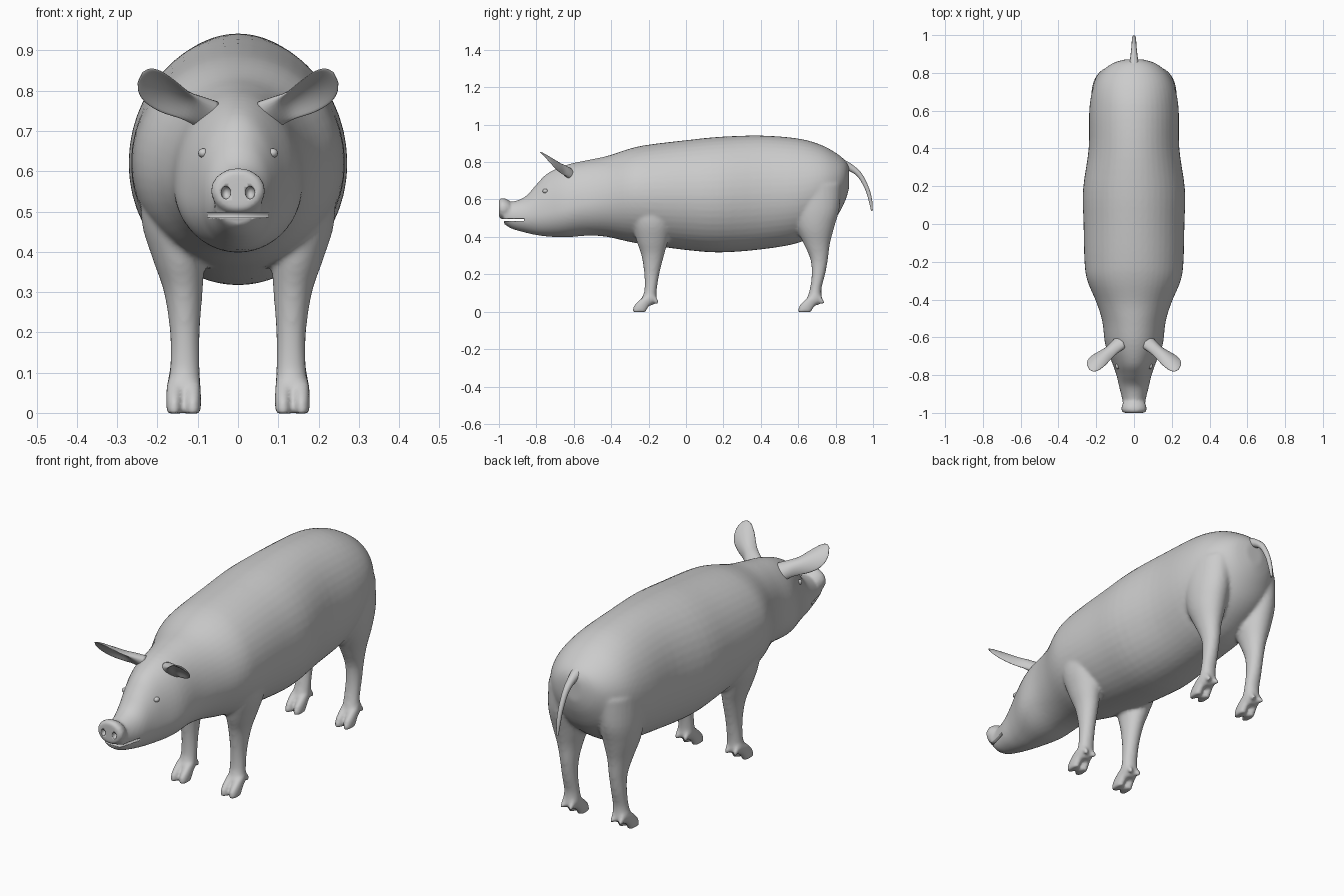
import bpy, bmesh
from math import sin, cos, pi
from mathutils import Vector, Matrix

if "Cube" in bpy.data.objects:
    bpy.data.objects.remove(bpy.data.objects["Cube"])


def spline(secs, steps):
    """Catmull-Rom interpolation of section tuples."""
    out = []
    for i in range(len(secs) - 1):
        a, b, c, d = (secs[max(0, min(len(secs) - 1, i + k))] for k in (-1, 0, 1, 2))
        for s in range(steps):
            t = s / steps
            out.append([0.5 * (2 * q + (r - p) * t + (2 * p - 5 * q + 4 * r - u) * t * t
                               + (3 * q - p - 3 * r + u) * t ** 3)
                        for p, q, r, u in zip(a, b, c, d)])
    return out + [list(secs[-1])]


def loft(bm, secs, ring, n=32, steps=4, sx=1):
    rows = []
    for s in spline(secs, steps):
        pts = [ring(s, 2 * pi * k / n) for k in range(n)]
        rows.append([bm.verts.new((p[0] * sx, p[1], p[2])) for p in pts])
    for a, b in zip(rows, rows[1:]):
        for k in range(n):
            j = (k + 1) % n
            bm.faces.new((a[k], a[j], b[j], b[k]))
    bm.faces.new(rows[0])
    bm.faces.new(rows[-1])


def finish(bm, name, smooth=True):
    bmesh.ops.recalc_face_normals(bm, faces=bm.faces)
    me = bpy.data.meshes.new(name)
    bm.to_mesh(me)
    bm.free()
    for p in me.polygons:
        p.use_smooth = smooth
    ob = bpy.data.objects.new(name, me)
    bpy.context.collection.objects.link(ob)
    return ob


def trunk_ring(s, a):      # y, half width, bottom, widest height, top
    y, w, zb, zm, zt = s
    return w * cos(a), y, zm + sin(a) * ((zt - zm) if sin(a) > 0 else (zm - zb))


def limb_ring(s, a):       # x, y, z, radius x, radius y
    x, y, z, rx, ry = s
    return x + rx * cos(a), y + ry * sin(a), z


# body: trunk and head in one run
bm = bmesh.new()
loft(bm, [
    (-.972, .058, .468, .515, .59), (-.93, .062, .443, .51, .588), (-.86, .079, .423, .51, .615),
    (-.80, .093, .41, .52, .68), (-.74, .114, .402, .53, .74), (-.64, .152, .398, .55, .785),
    (-.52, .167, .407, .58, .812), (-.42, .197, .40, .60, .833), (-.30, .247, .373, .62, .872),
    (-.20, .262, .357, .62, .893), (0, .267, .33, .62, .917), (.18, .27, .317, .62, .935),
    (.40, .24, .333, .63, .942), (.60, .237, .368, .64, .926), (.72, .217, .43, .67, .893),
    (.80, .175, .50, .69, .85), (.85, .115, .59, .71, .81), (.872, .045, .66, .72, .775)],
    trunk_ring, n=48)

# snout disc
loft(bm, [(-1.0, .052, .508, .552, .597), (-.992, .065, .496, .552, .607),
          (-.97, .067, .495, .552, .607), (-.945, .058, .505, .55, .594)], trunk_ring)

# legs, toes and dewclaws
front = [(.16, -.18, .62, .08, .13), (.16, -.18, .48, .08, .11), (.147, -.18, .38, .064, .085),
         (.136, -.178, .30, .048, .06), (.132, -.183, .20, .037, .040),
         (.132, -.19, .11, .037, .033), (.135, -.2, .06, .041, .042), (.135, -.208, .035, .03, .03)]
hind = [(.13, .68, .68, .09, .15), (.137, .69, .55, .088, .13), (.137, .69, .45, .077, .102),
        (.135, .70, .36, .054, .069), (.132, .712, .28, .040, .047), (.132, .708, .20, .036, .036),
        (.132, .693, .12, .037, .031), (.135, .685, .06, .041, .042), (.135, .677, .035, .03, .03)]
for sx in (1, -1):
    for leg, dy in ((front, 0), (hind, .885)):
        loft(bm, leg, limb_ring, sx=sx)
        for side in (-1, 1):
            x = .135 + side * .023
            loft(bm, [(x, -.205 + dy, .075, .02, .03), (x, -.236 + dy, .035, .021, .042),
                      (x, -.252 + dy, -.002, .02, .036)], limb_ring, n=16, sx=sx)
            loft(bm, [(x, -.18 + dy, .085, .012, .014), (x, -.162 + dy, .06, .013, .015),
                      (x, -.155 + dy, .042, .008, .009)], limb_ring, n=12, sx=sx)
body = finish(bm, "body")

# fuse the parts into one skin
m = body.modifiers.new("fuse", 'REMESH')
m.mode = 'VOXEL'
m.voxel_size = .009
m.use_smooth_shade = True
m = body.modifiers.new("soften", 'SMOOTH')
m.factor = .5
m.iterations = 5

# mouth slit and nostril cutters
bm = bmesh.new()
bmesh.ops.create_cube(bm, size=1, matrix=Matrix.Translation((0, -.94, .491))
                      @ Matrix.Diagonal((.3, .15, .012, 1)))
for sx in (1, -1):
    bmesh.ops.create_uvsphere(bm, u_segments=16, v_segments=10, radius=1,
                              matrix=Matrix.Translation((.03 * sx, -.997, .547))
                              @ Matrix.Diagonal((.012, .02, .016, 1)))
cutter = finish(bm, "mouth_cutter")
cutter.hide_render = True
cutter.display_type = 'WIRE'
m = body.modifiers.new("mouth", 'BOOLEAN')
m.operation = 'DIFFERENCE'
m.object = cutter

# ears: cupped leaves reaching out and forward
base = Vector((.08, -.632, .742))
along = Vector((.158, -.122, .088))
across = Vector((.04, .08, -.085)).normalized()
face = across.cross(along).normalized()


def ear_ring(s, a):        # position along, half width, thickness, cup depth
    t, w, th, cup = s
    v = cos(a)
    return base + along * t + across * (w * v) + face * (th * sin(a) + cup * (v * v - .4))


for sx, side in ((1, "left"), (-1, "right")):
    bm = bmesh.new()
    loft(bm, [(-.1, .05, .03, 0), (.15, .044, .022, .01), (.35, .045, .011, .022),
              (.6, .056, .007, .022), (.82, .058, .006, .014), (.96, .045, .005, .006),
              (1.03, .02, .003, 0)], ear_ring, n=24, sx=sx)
    finish(bm, side + "_ear")

    # eyes
    bm = bmesh.new()
    bmesh.ops.create_uvsphere(bm, u_segments=16, v_segments=10, radius=1,
                              matrix=Matrix.Translation((.086 * sx, -.752, .645))
                              @ Matrix.Diagonal((.013, .015, .012, 1)))
    finish(bm, side + "_eye")

# tail
cu = bpy.data.curves.new("tail", 'CURVE')
cu.dimensions = '3D'
cu.bevel_depth = 1
cu.bevel_resolution = 3
cu.use_fill_caps = True
sp = cu.splines.new('POLY')
pts = spline([(.83, .785, .034), (.87, .775, .022), (.925, .735, .015), (.965, .665, .012),
              (.985, .60, .010), (.994, .54, .005)], 5)
sp.points.add(len(pts) - 1)
for p, (y, z, r) in zip(sp.points, pts):
    p.co = (0, y, z, 1)
    p.radius = r
sp.use_smooth = True
bpy.context.collection.objects.link(bpy.data.objects.new("tail", cu))
